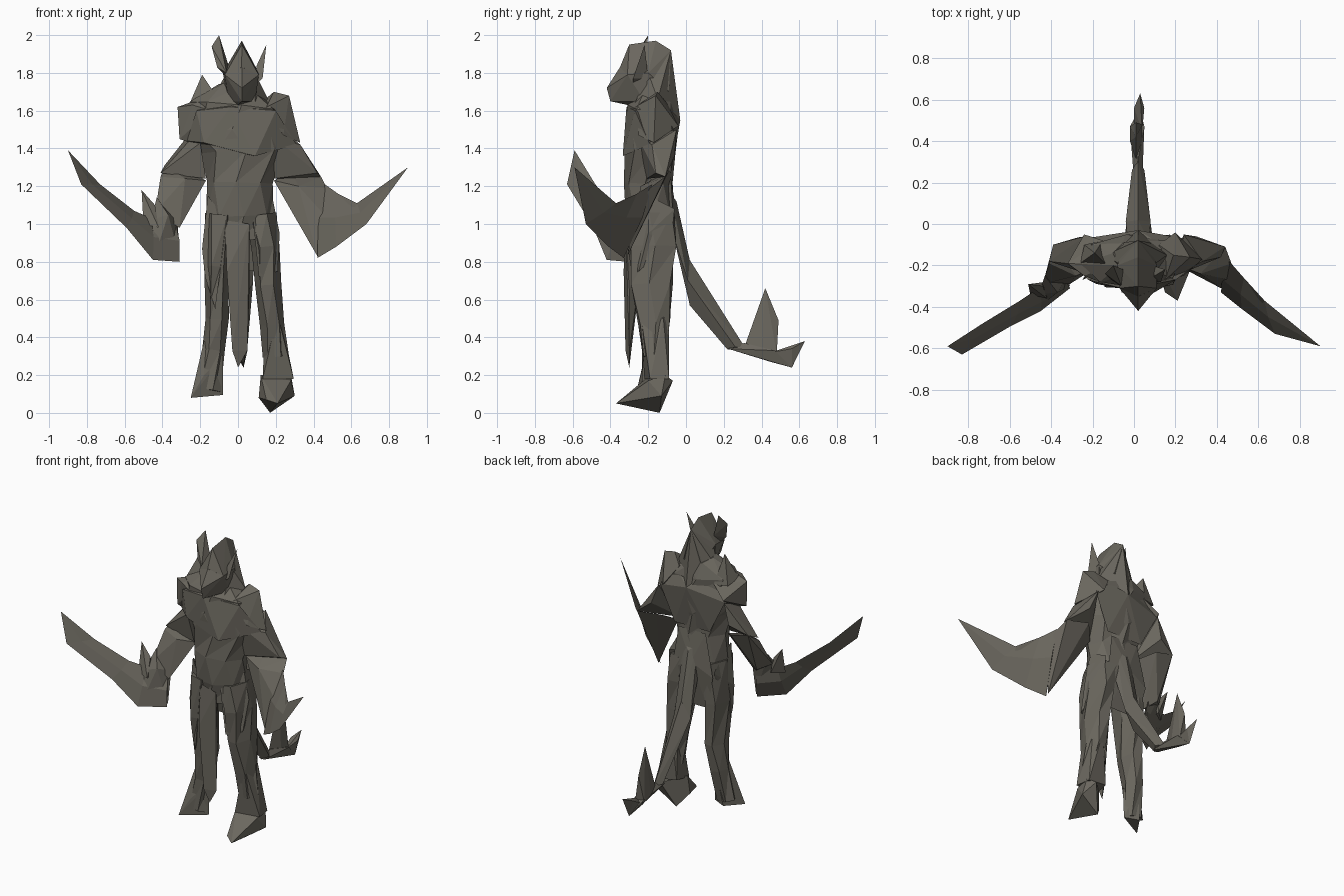
import bpy, bmesh, math, random
from itertools import combinations
from mathutils import Vector

random.seed(4)
stone = bpy.data.materials.new("dark_stone")
stone.diffuse_color = (0.145, 0.135, 0.112, 1)


def finish(name, bm):
    bmesh.ops.recalc_face_normals(bm, faces=bm.faces)
    me = bpy.data.meshes.new(name)
    bm.to_mesh(me)
    bm.free()
    me.materials.append(stone)
    ob = bpy.data.objects.new(name, me)
    bpy.context.collection.objects.link(ob)
    return ob


def hull(name, pts):
    """Faceted solid wrapped around a few corner points."""
    bm = bmesh.new()
    vs = [bm.verts.new(Vector(p) + Vector([random.uniform(-.0005, .0005) for _ in p])) for p in pts]
    for tri in combinations(vs, 3):
        a, b, c = (v.co for v in tri)
        nrm = (b - a).cross(c - a)
        sides = [nrm.dot(v.co - a) > 0 for v in vs if v not in tri]
        if all(sides) or not any(sides):
            bm.faces.new(tri)
    bmesh.ops.delete(bm, geom=[v for v in bm.verts if not v.link_faces], context='VERTS')
    return finish(name, bm)


def loft(name, rings, n=6):
    """Faceted limb through rings of (x, y, z, half width, half depth)."""
    bm = bmesh.new()
    cs = [Vector(r[:3]) for r in rings]
    loops = []
    for i, r in enumerate(rings):
        t = (cs[min(i + 1, len(cs) - 1)] - cs[max(i - 1, 0)]).normalized()
        u = Vector((1, 0, 0))
        u = (u - t * u.dot(t)).normalized()
        v = t.cross(u)
        turn = 0.12 * (-1) ** i
        loops.append([bm.verts.new(cs[i] + u * r[3] * math.cos(a) + v * r[4] * math.sin(a))
                      for a in (turn + math.tau * k / n for k in range(n))])
    for a, b in zip(loops, loops[1:]):
        for k in range(n):
            j = (k + 1) % n
            bm.faces.new((a[k], a[j], b[j]))
            bm.faces.new((a[k], b[j], b[k]))
    bm.faces.new(loops[0])
    bm.faces.new(loops[-1])
    return finish(name, bm)


def blade(name, upper, lower, thick=0.025):
    """Curved blade: paired edge points with a raised ridge on both sides."""
    bm = bmesh.new()
    across = Vector((upper[-1][0] - upper[0][0], upper[-1][1] - upper[0][1], 0))
    side = Vector((-across.y, across.x, 0)).normalized() * thick
    rows = []
    for i, (a, b) in enumerate(zip(upper, lower)):
        a, b = Vector(a), Vector(b)
        s = side * (1 - i / (len(upper) - 1))
        m = a.lerp(b, 0.45)
        rows.append([bm.verts.new(p) for p in (a, m + s, b, m - s)])
    for p, q in zip(rows, rows[1:]):
        for k in range(4):
            j = (k + 1) % 4
            bm.faces.new((p[k], p[j], q[j], q[k]))
    bm.faces.new(rows[0])
    bm.faces.new(rows[-1])
    bmesh.ops.remove_doubles(bm, verts=bm.verts, dist=0.0005)
    return finish(name, bm)


# Body
loft("torso", [(0.02, -0.16, 1.70, .13, .08), (-0.01, -0.18, 1.62, .25, .13),
               (0.00, -0.18, 1.50, .26, .14), (0.02, -0.19, 1.38, .22, .135),
               (0.01, -0.20, 1.22, .175, .13), (0.01, -0.19, 1.05, .18, .13),
               (0.02, -0.18, 0.92, .17, .12)], 8)
hull("chest_mantle", [(-.27, -.21, 1.44), (-.22, -.27, 1.60), (.20, -.27, 1.60), (.09, -.335, 1.36),
                      (.31, -.19, 1.42), (0, -.2, 1.67), (-.04, -.315, 1.62), (-.18, -.29, 1.43),
                      (0, -.12, 1.5)])
hull("upper_back", [(.02, -.03, 1.55), (-.24, -.07, 1.5), (.24, -.07, 1.5), (-.12, -.08, 1.27),
                    (.14, -.08, 1.27), (-.15, -.12, 1.65), (.17, -.12, 1.65), (0, -.25, 1.45)])
hull("right_shoulder", [(-.32, -.19, 1.62), (-.31, -.2, 1.45), (-.12, -.2, 1.69), (-.14, -.29, 1.6),
                        (-.15, -.08, 1.6), (-.24, -.05, 1.52), (-.24, -.25, 1.63), (-.22, -.2, 1.42)])
hull("right_shoulder_spike", [(-.19, -.14, 1.79), (-.26, -.19, 1.63), (-.11, -.22, 1.67),
                              (-.15, -.08, 1.6), (-.24, -.1, 1.6)])
hull("left_shoulder", [(.19, -.15, 1.70), (.27, -.16, 1.68), (.33, -.17, 1.43), (.12, -.1, 1.64),
                       (.15, -.27, 1.62), (.20, -.04, 1.52), (.24, -.25, 1.47)])

# Head
hull("skull", [(.02, -.30, 1.95), (.02, -.16, 1.97), (.02, -.08, 1.92), (-.08, -.2, 1.8), (.11, -.2, 1.8),
               (-.07, -.31, 1.79), (.11, -.31, 1.79), (.02, -.35, 1.83), (-.05, -.09, 1.7), (.08, -.09, 1.7)])
hull("muzzle", [(.02, -.42, 1.72), (.02, -.40, 1.65), (0, -.31, 1.63), (-.07, -.31, 1.79), (.11, -.31, 1.79),
                (-.05, -.22, 1.65), (.09, -.22, 1.65), (.02, -.35, 1.83), (-.08, -.2, 1.8), (.11, -.2, 1.8)])
hull("neck_hood", [(.02, -.08, 1.92), (-.06, -.2, 1.8), (.09, -.2, 1.8), (-.14, -.15, 1.66),
                   (.16, -.15, 1.66), (.02, -.03, 1.55), (-.05, -.28, 1.62), (.09, -.28, 1.62)])
hull("right_ear", [(-.10, -.20, 2.0), (-.14, -.24, 1.94), (-.11, -.27, 1.83),
                   (-.05, -.22, 1.84), (-.06, -.30, 1.80), (-.04, -.26, 1.76)])
hull("left_ear", [(.15, -.22, 1.95), (.10, -.25, 1.84), (.13, -.28, 1.77),
                  (.08, -.28, 1.73), (.09, -.2, 1.77)])

# Arms: broad upper parts tapering to the fists
hull("right_upper_arm", [(-.25, -.2, 1.45), (-.24, -.06, 1.50), (-.17, -.22, 1.24), (-.39, -.10, 1.31),
                         (-.41, -.18, 1.27), (-.20, -.25, 1.43), (-.27, -.065, 1.36)])
hull("right_forearm", [(-.39, -.10, 1.31), (-.41, -.19, 1.25), (-.17, -.2, 1.23), (-.26, -.10, 1.28),
                       (-.31, -.29, .98), (-.44, -.29, 1.06), (-.37, -.22, 1.03), (-.28, -.25, 1.24)])
hull("left_upper_arm", [(.33, -.18, 1.42), (.24, -.05, 1.50), (.20, -.25, 1.45), (.18, -.21, 1.24),
                        (.44, -.11, 1.25), (.30, -.06, 1.36), (.42, -.16, 1.27)])
hull("left_forearm", [(.44, -.11, 1.25), (.47, -.19, 1.19), (.19, -.19, 1.23), (.28, -.09, 1.28),
                      (.35, -.24, 1.0), (.42, -.31, .83), (.465, -.27, 1.04), (.32, -.24, 1.2)])
hull("right_fist", [(-.46, -.34, 1.02), (-.43, -.25, 1.14), (-.32, -.25, 1.02), (-.31, -.30, .82),
                    (-.43, -.38, .86), (-.37, -.33, 1.05)])
hull("right_guard_spike", [(-.51, -.29, 1.18), (-.44, -.30, 1.10), (-.50, -.34, 1.0), (-.42, -.36, .98),
                           (-.43, -.28, 1.0)])

# Blades
blade("right_blade", [(-.33, -.27, 1.0), (-.46, -.31, 1.03), (-.55, -.37, 1.07), (-.73, -.48, 1.21),
                      (-.90, -.59, 1.39)],
      [(-.31, -.31, .80), (-.45, -.42, .81), (-.59, -.49, .98), (-.83, -.63, 1.21), (-.90, -.59, 1.39)])
blade("left_blade", [(.46, -.18, 1.21), (.53, -.26, 1.16), (.63, -.37, 1.11), (.90, -.59, 1.30)],
      [(.42, -.33, .82), (.52, -.41, .88), (.68, -.53, 1.0), (.90, -.59, 1.30)])

# Legs and feet
loft("right_leg", [(-.09, -.19, 1.05, .085, .13), (-.115, -.19, .78, .065, .125), (-.11, -.17, .50, .062, .095),
                   (-.13, -.17, .33, .06, .07), (-.16, -.195, .12, .07, .045)])
hull("right_foot", [(-.25, -.27, .08), (-.08, -.19, .095), (-.17, -.15, .09), (-.18, -.2, .38),
                    (-.08, -.2, .3), (-.14, -.13, .3), (-.18, -.24, .2)])
loft("left_leg", [(.12, -.18, 1.05, .085, .13), (.145, -.18, .88, .075, .14), (.16, -.18, .68, .07, .12),
                  (.18, -.17, .47, .065, .09), (.20, -.16, .30, .07, .07)])
hull("left_calf", [(.295, -.19, .18), (.14, -.10, .2), (.13, -.22, .18), (.28, -.09, .18), (.25, -.21, .36),
                   (.14, -.11, .4), (.21, -.24, .52), (.17, -.09, .55), (.23, -.12, .5)])
hull("left_foot", [(.12, -.19, .2), (.28, -.11, .2), (.30, -.13, .09), (.11, -.2, .08), (.17, -.14, 0),
                   (.21, -.37, .05), (.24, -.07, .17), (.15, -.33, .07), (.28, -.2, .17)])

# Hanging cloth
hull("front_cloth", [(-.07, -.30, 1.02), (.06, -.32, 1.0), (-.06, -.33, .75), (.06, -.30, .65),
                     (-.03, -.32, .33), (.05, -.30, .33), (0, -.30, .24), (0, -.22, .9)])
hull("right_hip_panel", [(-.16, -.25, 1.15), (-.06, -.31, 1.02), (-.19, -.24, .87), (-.175, -.25, .72),
                         (-.12, -.28, .55), (-.14, -.15, .9), (-.15, -.08, 1.0)])
hull("left_hip_panel", [(.18, -.2, 1.15), (.08, -.30, 1.02), (.22, -.2, .95), (.21, -.25, .75),
                        (.11, -.29, .72), (.18, -.08, .9), (.17, -.06, 1.08)])
hull("rear_cloth", [(-.09, -.08, 1.25), (.11, -.08, 1.25), (-.15, -.07, .97), (.15, -.065, .97),
                    (0, -.05, 1.05), (-.1, -.09, .75), (.12, -.09, .75), (0, -.15, 1.0)])

# Tail
hull("tail_root", [(-.03, -.08, 1.16), (.07, -.08, 1.16), (.02, -.05, 1.12), (-.04, -.07, .95), (.09, -.07, .95),
                   (.02, .02, .81), (-.04, .01, .70), (.08, .01, .70), (.02, .02, .57)])
hull("tail_middle", [(.02, .02, .81), (-.04, .01, .70), (.08, .01, .70), (.02, .02, .57),
                     (.02, .31, .35), (-.01, .26, .35), (.05, .26, .35), (.02, .22, .335)])
hull("tail_end", [(0, .22, .34), (.04, .22, .34), (.02, .31, .37), (-.02, .47, .33), (.05, .47, .33),
                  (.03, .56, .24), (.02, .45, .27)])
hull("tail_tip", [(.03, .63, .38), (0, .56, .35), (.05, .56, .34), (.03, .56, .24), (0, .45, .29),
                  (.04, .45, .32)])
hull("tail_fin", [(.01, .42, .66), (.01, .49, .49), (.04, .48, .31), (-.02, .47, .31), (.01, .31, .35),
                  (.04, .4, .33), (-.02, .4, .33)])
